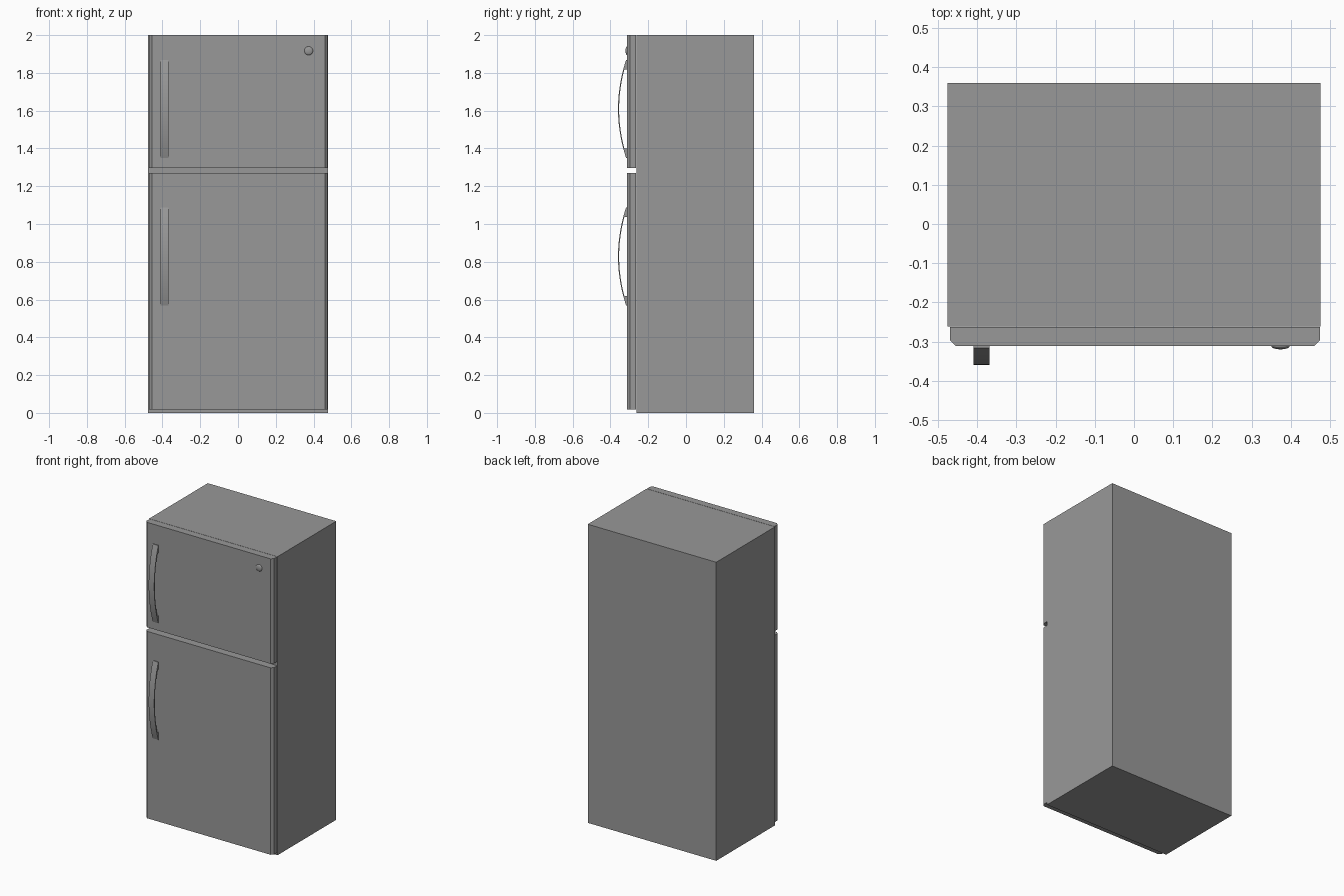
import bpy, bmesh, math
from mathutils import Matrix, Vector

if "Cube" in bpy.data.objects:
    bpy.data.objects.remove(bpy.data.objects["Cube"])

# Dark grey finish shared by every part
grey = bpy.data.materials.new("dark_grey")
grey.diffuse_color = (0.315, 0.315, 0.315, 1)
grey.use_nodes = True
grey.node_tree.nodes["Principled BSDF"].inputs["Base Color"].default_value = grey.diffuse_color


def finish(bm, name):
    bmesh.ops.recalc_face_normals(bm, faces=bm.faces)
    mesh = bpy.data.meshes.new(name)
    bm.to_mesh(mesh)
    bm.free()
    mesh.materials.append(grey)
    obj = bpy.data.objects.new(name, mesh)
    bpy.context.collection.objects.link(obj)
    return obj


def extrude(name, points, direction):
    """Closed prism from a planar outline."""
    bm = bmesh.new()
    face = bm.faces.new([bm.verts.new(p) for p in points])
    new = bmesh.ops.extrude_face_region(bm, geom=[face])["geom"]
    verts = [v for v in new if isinstance(v, bmesh.types.BMVert)]
    bmesh.ops.translate(bm, verts=verts, vec=Vector(direction))
    return finish(bm, name)


def smooth(obj, angle):
    bpy.context.view_layer.objects.active = obj
    obj.select_set(True)
    bpy.ops.object.shade_smooth_by_angle(angle=math.radians(angle))
    obj.select_set(False)


def door(name, z0, z1):
    # Slab with chamfered front vertical edges, a hairline gap from the cabinet
    l, r, front, back, c = -0.47, 0.475, -0.312, -0.2635, 0.015
    outline = [(l, back), (l, front + c), (l + c, front),
               (r - c, front), (r, front + c), (r, back)]
    extrude(name, [(x, y, z0) for x, y in outline], (0, 0, z1 - z0))


def handle(name, zc):
    # Thin bowed bar whose two ends are solid feet on the door
    half, foot, n, thick = 0.26, 0.21, 20, 0.006

    def bow(t):
        return -0.317 - 0.043 * (1 - (t / half) ** 2)

    outer = [(bow(t), t) for t in (-half + 2 * half * i / n for i in range(n + 1))]
    inner = [(bow(t) + thick, t) for t in (foot - 2 * foot * i / n for i in range(n + 1))]
    outline = outer + [(-0.312, half), (-0.312, foot)] + inner + [(-0.312, -foot), (-0.312, -half)]
    obj = extrude(name, [(-0.41, y, zc + z) for y, z in outline], (0.041, 0, 0))
    smooth(obj, 20)


# Cabinet
extrude("cabinet", [(-0.476, -0.2615, 0), (0.476, -0.2615, 0),
                    (0.476, 0.36, 0), (-0.476, 0.36, 0)], (0, 0, 2))

# Doors and handles
door("fridge_door", 0.018, 1.27)
door("freezer_door", 1.297, 2.0)
handle("fridge_handle", 0.828)
handle("freezer_handle", 1.609)

# Round domed button on the freezer door
bm = bmesh.new()
bmesh.ops.create_uvsphere(bm, u_segments=24, v_segments=12, radius=1)
bmesh.ops.bisect_plane(bm, geom=bm.verts[:] + bm.edges[:] + bm.faces[:],
                       plane_co=(0, 0, 0), plane_no=(0, 0, 1), clear_inner=True)
bmesh.ops.holes_fill(bm, edges=[e for e in bm.edges if e.is_boundary])
bmesh.ops.transform(bm, verts=bm.verts,
                    matrix=Matrix.Translation((0.374, -0.312, 1.917))
                    @ Matrix.Rotation(math.radians(90), 4, 'X')
                    @ Matrix.Diagonal((0.023, 0.023, 0.008, 1)))
smooth(finish(bm, "door_button"), 40)
